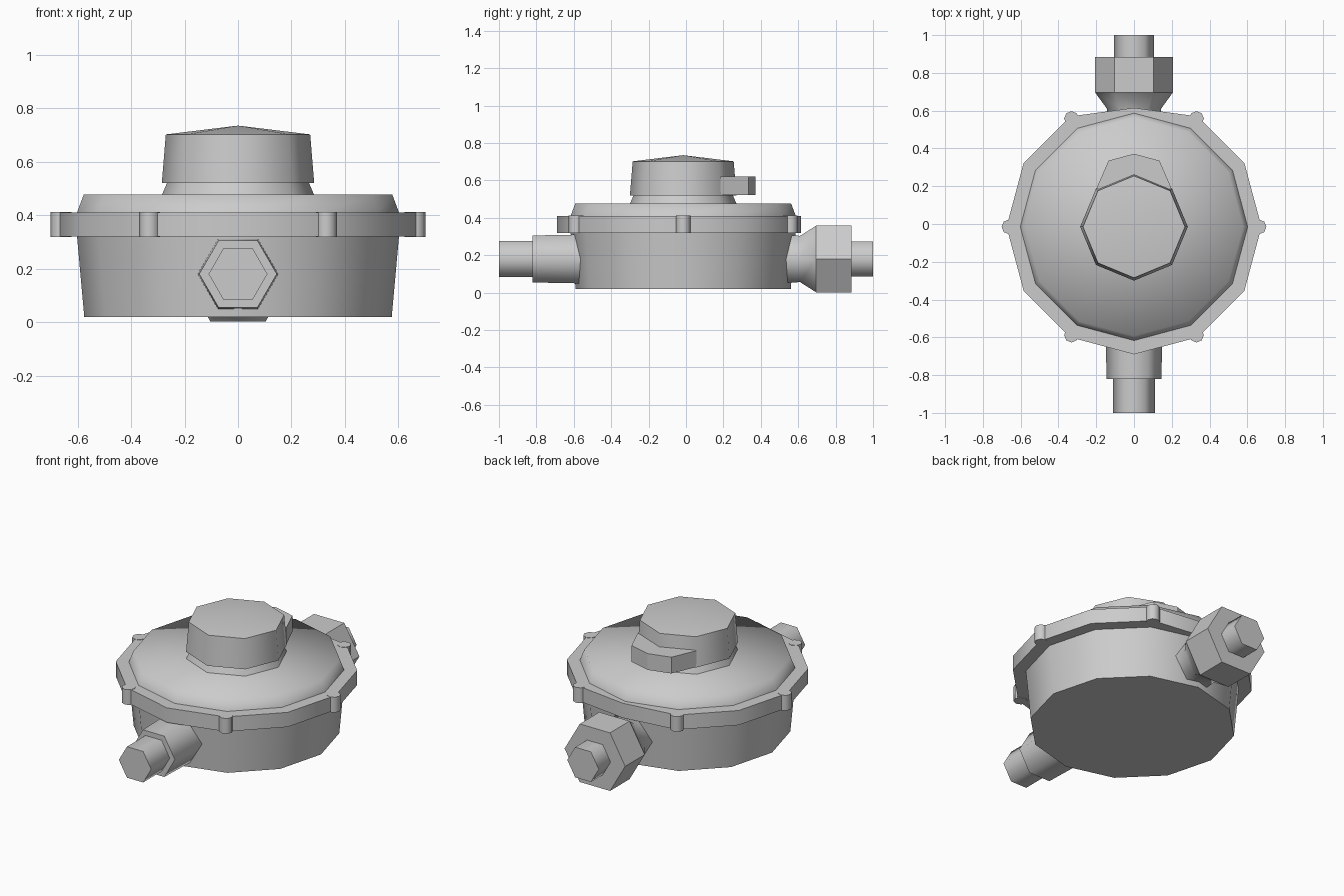
import bpy, bmesh, math
from mathutils import Vector

if "Cube" in bpy.data.objects:
    bpy.data.objects.remove(bpy.data.objects["Cube"])

CY = -0.015   # centre line of the round housing
PZ = 0.18     # height of the pipe axis

metal = bpy.data.materials.new("grey metal")
metal.use_nodes = True
GREY = (0.6, 0.6, 0.6, 1)
metal.diffuse_color = GREY
metal.node_tree.nodes["Principled BSDF"].inputs["Base Color"].default_value = GREY


def finish(name, bm, angle):
    bmesh.ops.recalc_face_normals(bm, faces=bm.faces)
    mesh = bpy.data.meshes.new(name)
    bm.to_mesh(mesh)
    bm.free()
    mesh.materials.append(metal)
    obj = bpy.data.objects.new(name, mesh)
    bpy.context.collection.objects.link(obj)
    if angle:
        bpy.ops.object.select_all(action='DESELECT')
        obj.select_set(True)
        bpy.context.view_layer.objects.active = obj
        bpy.ops.object.shade_smooth_by_angle(angle=math.radians(angle))
    return obj


def turned(name, sides, profile, along_y=False, centre=(0, CY), angle=40):
    """Closed solid from (radius, position) rings; radius 0 makes a tip."""
    bm = bmesh.new()
    rings = []
    for r, t in profile:
        ring = []
        for i in range(sides if r else 1):
            a = math.tau * i / sides
            u, v = r * math.cos(a), r * math.sin(a)
            p = (u, t, PZ + v) if along_y else (centre[0] + u, centre[1] + v, t)
            ring.append(bm.verts.new(p))
        rings.append(ring)
    for low, high in zip(rings, rings[1:]):
        for i in range(sides):
            j = (i + 1) % sides
            top = [high[0]] if len(high) == 1 else [high[j], high[i]]
            bm.faces.new([low[i], low[j]] + top)
    for ring in (rings[0], rings[-1]):
        if len(ring) > 1:
            bm.faces.new(ring)
    return finish(name, bm, angle)


# Housing
turned("lower_housing", 12, [(0.575, 0.02), (0.602, 0.32)])
flange = turned("flange", 12, [(0.675, 0.32), (0.675, 0.41)])
for v in flange.data.vertices:
    v.co.y = min(v.co.y, 0.615)
turned("dome", 12, [(0.602, 0.41), (0.577, 0.477), (0, 0.478)], angle=75)

# Bolt lugs around the flange
for i in range(6):
    a = math.tau * i / 6
    c = (0.662 * math.cos(a), CY + 0.662 * math.sin(a))
    turned(f"flange_lug_{i + 1}", 8, [(0.039, 0.318), (0.039, 0.412)], centre=c, angle=50)

# Neck and cap
turned("neck", 8, [(0.285, 0.475), (0.265, 0.522)], angle=50)
turned("cap", 8, [(0.285, 0.52), (0.27, 0.702), (0, 0.735)], angle=50)

# Raised tab on the back of the cap
bm = bmesh.new()
outline = [(0.2, 0.185), (0.135, 0.335), (0, 0.372), (-0.135, 0.335), (-0.2, 0.185), (0, 0.2)]
base = bm.faces.new([bm.verts.new((x, y, 0.522)) for x, y in outline])
ext = bmesh.ops.extrude_face_region(bm, geom=[base])
bmesh.ops.translate(bm, vec=Vector((0, 0, 0.1)),
                    verts=[g for g in ext["geom"] if isinstance(g, bmesh.types.BMVert)])
finish("cap_tab", bm, 0)

# Front outlet
turned("outlet_collar", 6, [(0.152, -0.5), (0.145, -0.82)], along_y=True, angle=62)
turned("outlet_pipe", 6, [(0.11, -0.8), (0.11, -1)], along_y=True, angle=62)

# Back inlet with its hex nut
turned("inlet_cone", 6, [(0.148, 0.5), (0.143, 0.61), (0.205, 0.695)], along_y=True, angle=62)
turned("inlet_nut", 6, [(0.206, 0.695), (0.206, 0.885)], along_y=True, angle=0)
turned("inlet_pipe", 6, [(0.107, 0.86), (0.107, 1)], along_y=True, angle=62)
